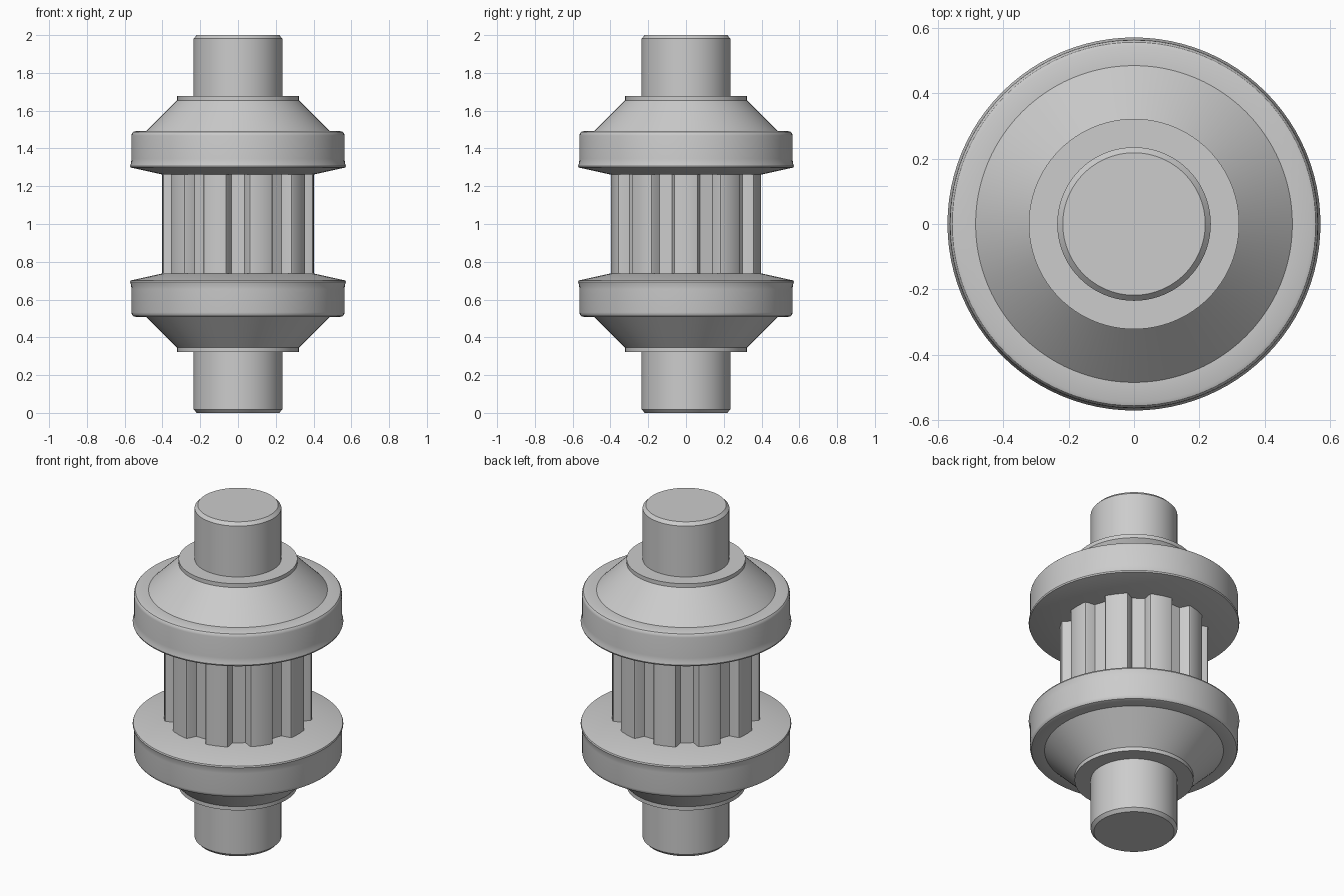
import bpy, bmesh
from math import sin, cos, pi, radians
from mathutils import Matrix, Vector

cube = bpy.data.objects.get("Cube")
if cube:
    bpy.data.objects.remove(cube, do_unlink=True)

GREY = (0.604, 0.604, 0.604, 1)
steel = bpy.data.materials.new("plain grey")
steel.use_nodes = True
steel.diffuse_color = GREY
steel.node_tree.nodes["Principled BSDF"].inputs["Base Color"].default_value = GREY


def finish(name, bm, angle):
    bmesh.ops.recalc_face_normals(bm, faces=bm.faces)
    mesh = bpy.data.meshes.new(name)
    bm.to_mesh(mesh)
    bm.free()
    obj = bpy.data.objects.new(name, mesh)
    bpy.context.collection.objects.link(obj)
    mesh.materials.append(steel)
    bpy.ops.object.select_all(action="DESELECT")
    obj.select_set(True)
    bpy.context.view_layer.objects.active = obj
    bpy.ops.object.shade_smooth_by_angle(angle=radians(angle))
    return obj


def lathe(name, profile, flip=False, steps=96):
    """Spin a closed (radius, height) profile; flip mirrors it about mid height."""
    bm = bmesh.new()
    verts = [bm.verts.new((r, 0, 2 - z if flip else z)) for r, z in profile]
    edges = [bm.edges.new(pair) for pair in zip(verts, verts[1:])]
    bmesh.ops.spin(bm, geom=verts + edges, axis=(0, 0, 1), cent=(0, 0, 0),
                   angle=2 * pi, steps=steps, use_merge=True)
    bmesh.ops.remove_doubles(bm, verts=bm.verts, dist=0.0002)
    return finish(name, bm, 28)


# Shaft end with a chamfered rim
shaft = [(0, 2), (0.218, 2), (0.235, 1.982), (0.235, 1.6), (0, 1.6)]

# Collar, cone and lipped flange
flange = [(0, 1.678), (0.322, 1.678), (0.322, 1.655), (0.485, 1.492),
          (0.545, 1.491), (0.556, 1.487), (0.562, 1.479), (0.564, 1.468),
          (0.564, 1.345), (0.566, 1.325), (0.571, 1.307), (0.568, 1.299),
          (0.405, 1.263), (0, 1.263)]

for side, flip in (("upper", False), ("lower", True)):
    lathe(side + "_shaft", shaft, flip)
    lathe(side + "_flange", flange, flip)

# Ten-toothed pinion between the flanges
TEETH = 10
tooth = [(0.338, -0.073), (0.386, -0.066), (0.395, -0.062), (0.399, -0.053),
         (0.402, 0), (0.399, 0.053), (0.395, 0.062), (0.386, 0.066), (0.338, 0.073)]
bm = bmesh.new()
outline = []
for i in range(TEETH):
    turn = Matrix.Rotation(2 * pi * i / TEETH, 3, "Z")
    outline += [bm.verts.new(turn @ Vector((x, y, 0.735))) for x, y in tooth]
base = bm.faces.new(outline)
top = bmesh.ops.extrude_face_region(bm, geom=[base])["geom"]
bmesh.ops.translate(bm, vec=(0, 0, 0.53),
                    verts=[v for v in top if isinstance(v, bmesh.types.BMVert)])
finish("pinion_teeth", bm, 40)
